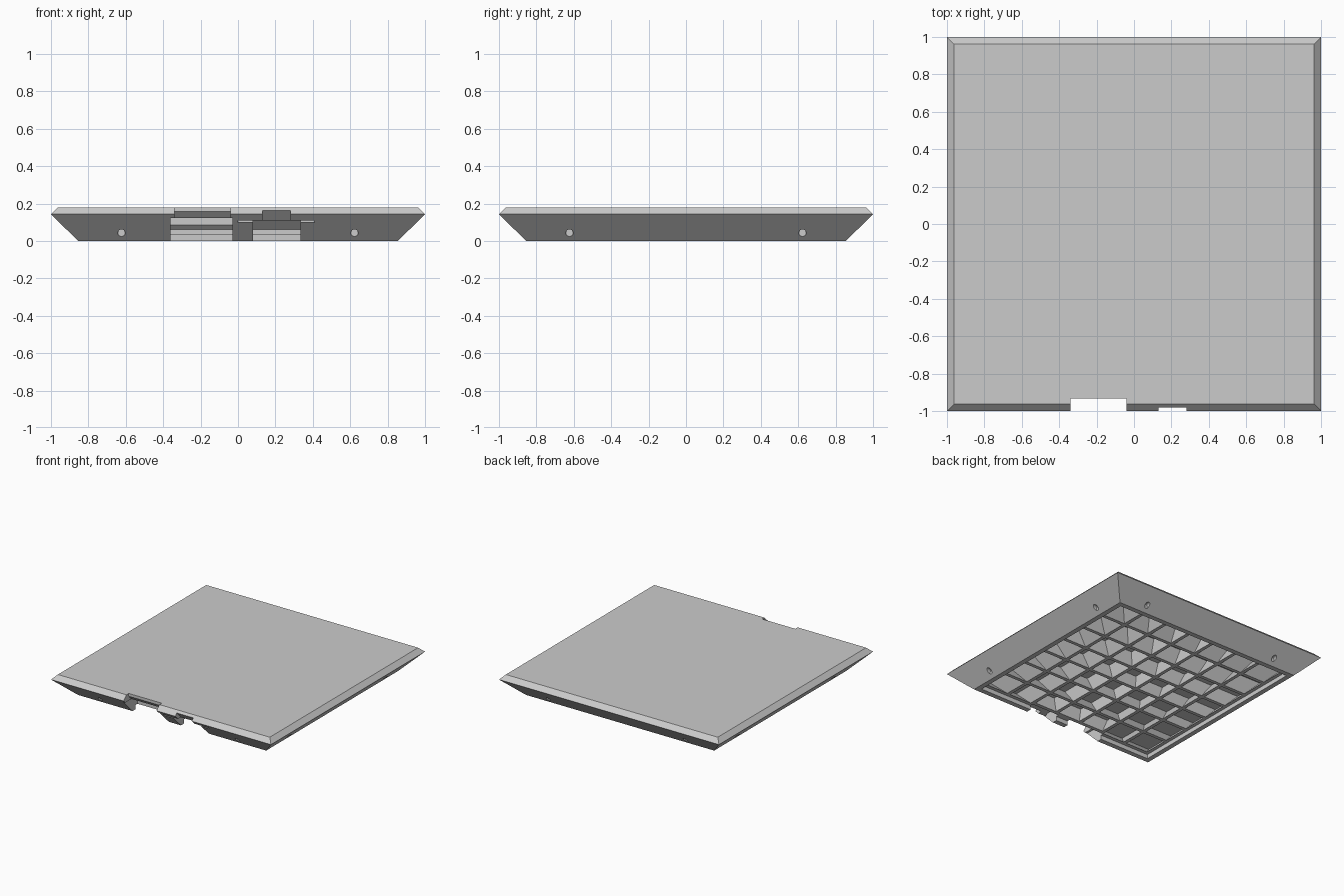
import bpy, bmesh, math
from mathutils import Matrix

cube = bpy.data.objects.get("Cube")
if cube:
    bpy.data.objects.remove(cube, do_unlink=True)

grey = bpy.data.materials.new("plain grey")
grey.use_nodes = True
colour = (0.6, 0.6, 0.6, 1)
grey.diffuse_color = colour
grey.node_tree.nodes["Principled BSDF"].inputs["Base Color"].default_value = colour


def make_object(name, bm):
    bmesh.ops.recalc_face_normals(bm, faces=bm.faces)
    mesh = bpy.data.meshes.new(name)
    bm.to_mesh(mesh)
    bm.free()
    mesh.materials.append(grey)
    obj = bpy.data.objects.new(name, mesh)
    bpy.context.collection.objects.link(obj)
    return obj


def add_stack(bm, layers):
    """Closed solid of rectangular layers, each (x0, x1, y0, y1, z)."""
    rings = []
    for x0, x1, y0, y1, z in layers:
        corners = ((x0, y0), (x1, y0), (x1, y1), (x0, y1))
        rings.append([bm.verts.new((x, y, z)) for x, y in corners])
    bm.faces.new(rings[0])
    bm.faces.new(rings[-1])
    for low, high in zip(rings, rings[1:]):
        for i in range(4):
            j = (i + 1) % 4
            bm.faces.new((low[i], low[j], high[j], high[i]))


def square(half, z):
    return (-half, half, -half, half, z)


def prism_cutter(name, x0, x1, profile):
    """Side profile of (y, z) points extruded along x."""
    bm = bmesh.new()
    face = bm.faces.new([bm.verts.new((x0, y, z)) for y, z in profile])
    out = bmesh.ops.extrude_face_region(bm, geom=[face])
    verts = [v for v in out["geom"] if isinstance(v, bmesh.types.BMVert)]
    bmesh.ops.translate(bm, verts=verts, vec=(x1 - x0, 0, 0))
    return make_object(name, bm)


# Tile body: sloped skirt with a chamfered top edge
bm = bmesh.new()
add_stack(bm, [square(0.855, 0), square(1.0, 0.143), square(0.963, 0.18)])
tile = make_object("tile_body", bm)
cutters = []

# Recessed underside inside a thin rim
bm = bmesh.new()
add_stack(bm, [square(0.815, -0.02), square(0.815, 0.035)])
cutters.append(make_object("recess_cutter", bm))

# Waffle of pockets that fan outward with the skirt as they rise
count, span = 7, 1.6
pitch = span / count
half, fan = 0.1, 1.14
bm = bmesh.new()
for i in range(count):
    for j in range(count):
        cx = (i - (count - 1) / 2) * pitch
        cy = (j - (count - 1) / 2) * pitch
        mouth = [cx - half, cx + half, cy - half, cy + half]
        roof = [fan * v for v in mouth]
        # Solid housing is kept behind the front notches
        if j == 0 and abs(cx) < 0.3:
            mouth[2] = roof[2] = -0.76
        add_stack(bm, [(*mouth, 0.01), (*mouth, 0.035), (*roof, 0.145)])
cutters.append(make_object("pocket_cutter", bm))

# Pairs of shallow round sockets in every skirt
bm = bmesh.new()
for k in range(4):
    for side in (-1, 1):
        place = (Matrix.Rotation(k * math.pi / 2, 4, "Z")
                 @ Matrix.Translation((side * 0.623, -0.926, 0.043))
                 @ Matrix.Rotation(math.pi / 2, 4, "X"))
        bmesh.ops.create_cone(bm, cap_ends=True, segments=16, radius1=0.019,
                              radius2=0.019, depth=0.1, matrix=place)
cutters.append(make_object("socket_cutter", bm))

# Wide front notch, open through the top edge and into the recess
cutters.append(prism_cutter("wide_notch_cutter", -0.36, -0.03, [
    (-1.1, -0.02), (-0.79, -0.02), (-0.79, 0.06), (-0.815, 0.085),
    (-0.815, 0.122), (-1.1, 0.122)]))
cutters.append(prism_cutter("wide_notch_top_cutter", -0.34, -0.04, [
    (-1.1, 0.115), (-0.892, 0.115), (-0.933, 0.157), (-0.933, 0.2), (-1.1, 0.2)]))

# Small front notch with a tongue recess and a thin slot
cutters.append(prism_cutter("small_notch_cutter", 0.08, 0.333, [
    (-1.1, -0.02), (-0.79, -0.02), (-0.79, 0.06), (-0.84, 0.108), (-1.1, 0.108)]))
cutters.append(prism_cutter("tongue_cutter", 0.13, 0.28, [
    (-1.1, 0.1), (-0.92, 0.1), (-0.98, 0.162), (-0.98, 0.2), (-1.1, 0.2)]))
cutters.append(prism_cutter("slot_cutter", 0.0, 0.41, [
    (-1.1, 0.099), (-0.93, 0.099), (-0.93, 0.11), (-1.1, 0.11)]))

# Carve the body, then drop the cutters
for cutter in cutters:
    cutter.hide_render = True
    mod = tile.modifiers.new(cutter.name, "BOOLEAN")
    mod.operation = "DIFFERENCE"
    mod.solver = "EXACT"
    mod.object = cutter
bpy.context.view_layer.update()
graph = bpy.context.evaluated_depsgraph_get()
carved = bpy.data.meshes.new_from_object(tile.evaluated_get(graph))
tile.modifiers.clear()
tile.data = carved
carved.materials.clear()
carved.materials.append(grey)
for poly in carved.polygons:
    poly.material_index = 0
    poly.use_smooth = False
for cutter in cutters:
    bpy.data.objects.remove(cutter, do_unlink=True)
